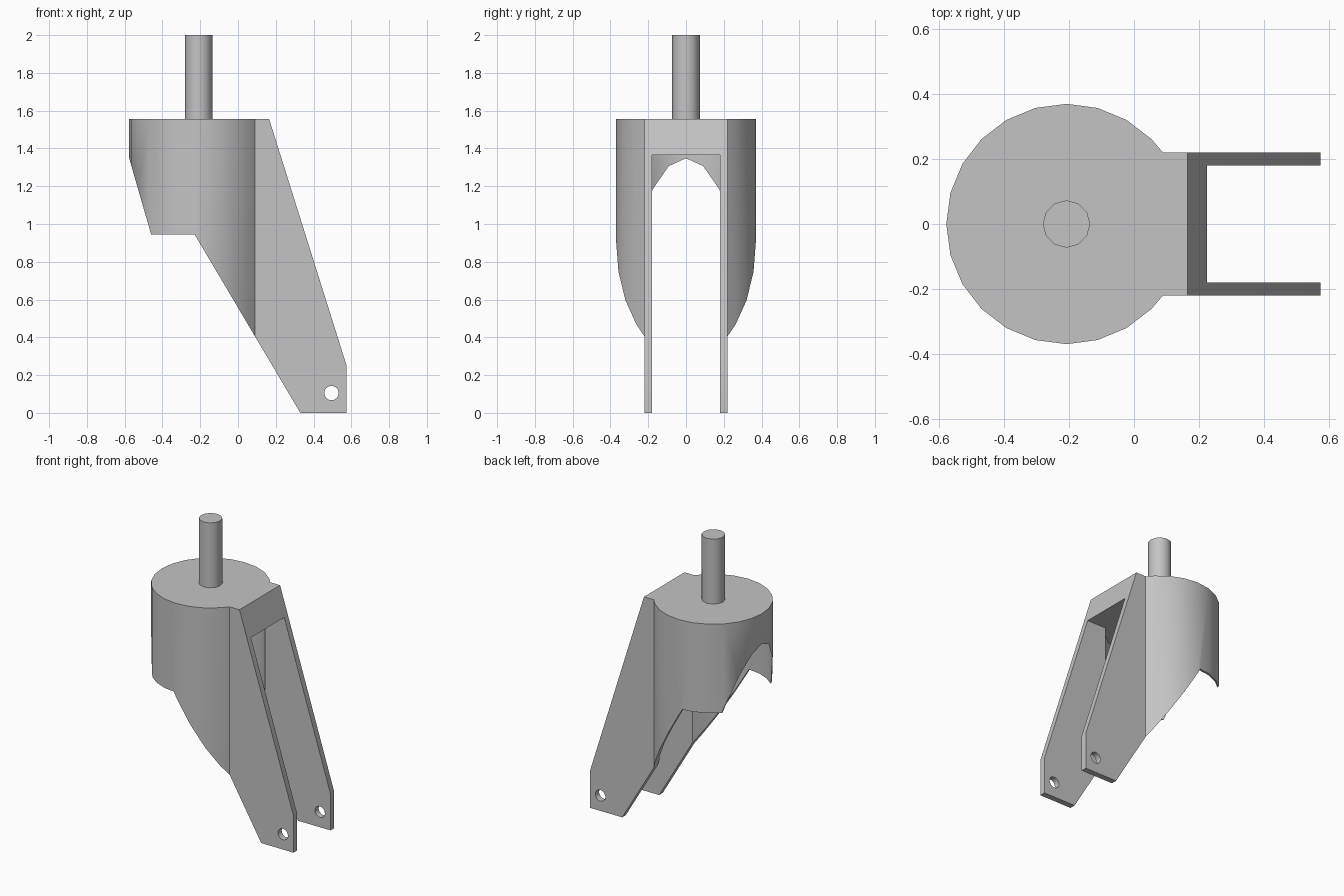
import bpy, bmesh, math
from mathutils import Vector

cube = bpy.data.objects.get("Cube")
if cube:
    bpy.data.objects.remove(cube, do_unlink=True)

metal = bpy.data.materials.new("plain grey metal")
metal.use_nodes = True
GREY = (0.55, 0.55, 0.55, 1)
metal.diffuse_color = GREY
metal.node_tree.nodes["Principled BSDF"].inputs["Base Color"].default_value = GREY

STEM_X = -0.208
TOP = 1.555


def prism(name, points, direction):
    """Closed outline extruded along a direction."""
    bm = bmesh.new()
    face = bm.faces.new([bm.verts.new(p) for p in points])
    new = bmesh.ops.extrude_face_region(bm, geom=[face])["geom"]
    moved = [v for v in new if isinstance(v, bmesh.types.BMVert)]
    bmesh.ops.translate(bm, verts=moved, vec=Vector(direction))
    bmesh.ops.recalc_face_normals(bm, faces=bm.faces)
    mesh = bpy.data.meshes.new(name)
    bm.to_mesh(mesh)
    bm.free()
    mesh.materials.append(metal)
    obj = bpy.data.objects.new(name, mesh)
    bpy.context.collection.objects.link(obj)
    return obj


def circle(cx, cy, radius, sides):
    steps = [2 * math.pi * i / sides for i in range(sides)]
    return [(cx + radius * math.cos(a), cy + radius * math.sin(a)) for a in steps]


def keyhole(cx, radius, half_width, end_x, z):
    """Round outline that runs on as a straight channel towards +x."""
    start = math.asin(half_width / radius)
    arc = [(x, y, z) for x, y in circle(cx, 0, radius, 24)
           if x < cx + radius * math.cos(start) - 0.01]
    arc.sort(key=lambda p: math.atan2(p[1], p[0] - cx) % (2 * math.pi))
    neck = cx + radius * math.cos(start)
    return ([(end_x, half_width, z), (neck, half_width, z)] + arc
            + [(neck, -half_width, z), (end_x, -half_width, z)])


def combine(target, tool, operation):
    tool.hide_render = True
    mod = target.modifiers.new(operation, 'BOOLEAN')
    mod.object, mod.operation, mod.solver = tool, operation, 'EXACT'
    bpy.context.view_layer.objects.active = target
    bpy.ops.object.modifier_apply(modifier=mod.name)
    bpy.data.objects.remove(tool, do_unlink=True)


def smooth(obj):
    bpy.ops.object.select_all(action='DESELECT')
    obj.select_set(True)
    bpy.context.view_layer.objects.active = obj
    bpy.ops.object.shade_smooth_by_angle(angle=math.radians(32))


# Fork: round housing and two legs, trimmed to the side outline
fork = prism("fork_housing", keyhole(STEM_X, 0.37, 0.22, 0.7, -0.1), (0, 0, 1.8))
side = [(-0.7, TOP), (0.165, TOP), (0.575, 0.25), (0.575, 0), (0.33, 0),
        (-0.23, 0.945), (-0.46, 0.945), (-0.578, 1.355), (-0.7, 1.777 - 0.01)]
side[0] = (-0.64, TOP)
side[-1] = (-0.63, TOP - 0.01)
outline = prism("side_outline", [(x, -0.6, z) for x, z in side], (0, 1.2, 0))
combine(fork, outline, 'INTERSECT')

# Hollow inside of the housing and the gap between the legs
cavity = prism("cavity", keyhole(-0.224, 0.352, 0.18, 0.8, -0.2), (0, 0, 1.565))
combine(fork, cavity, 'DIFFERENCE')

# Axle holes through both legs
hole = [(x, -0.6, z) for x, z in circle(0.495, 0.105, 0.038, 16)]
combine(fork, prism("axle_hole", hole, (0, 1.2, 0)), 'DIFFERENCE')
smooth(fork)

# Stem standing on the housing
stem = prism("stem", [(x, y, TOP - 0.02) for x, y in circle(STEM_X, 0, 0.073, 12)],
             (0, 0, 2 - TOP + 0.02))
smooth(stem)
